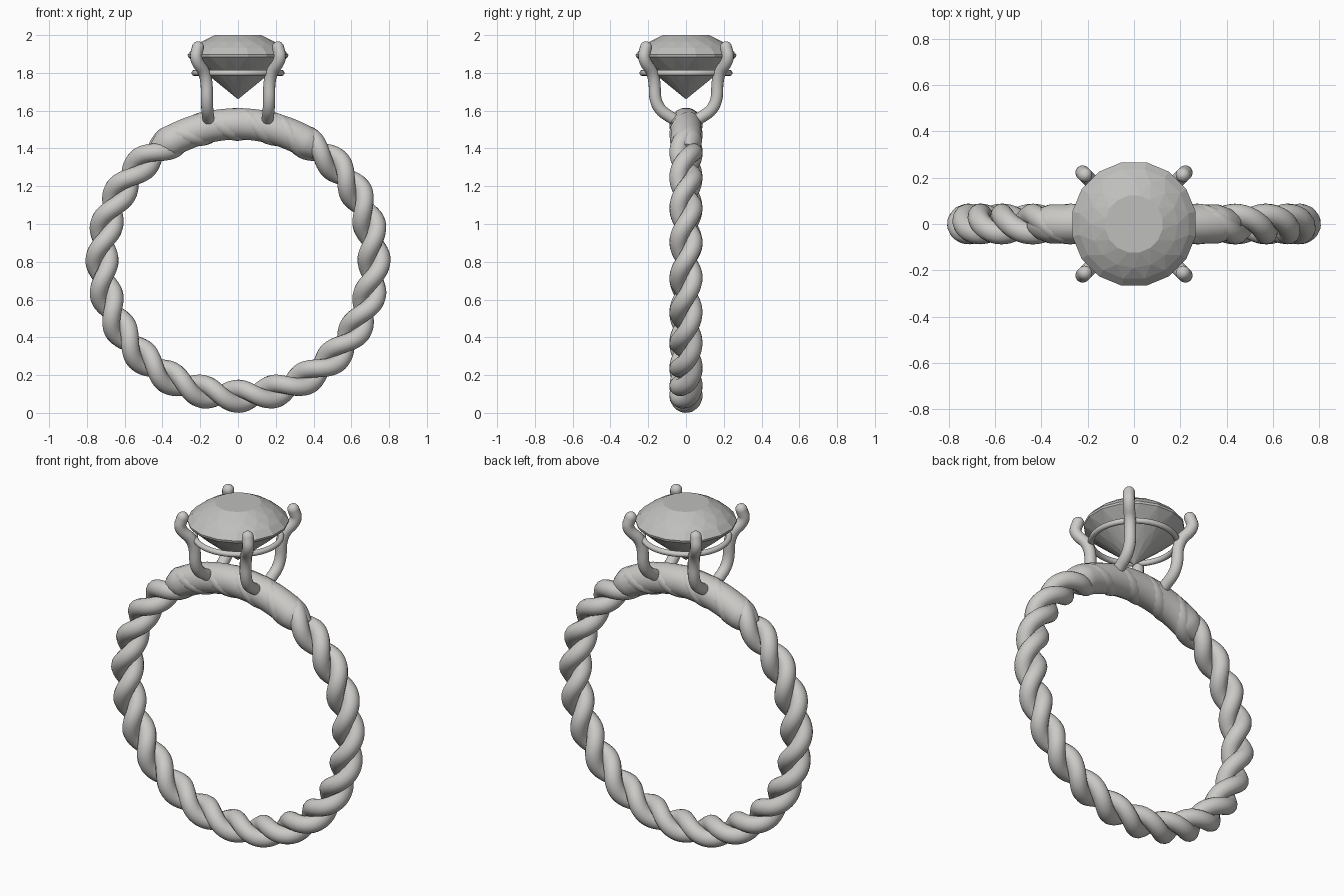
import bpy
import bmesh
from math import sin, cos, pi, radians
from mathutils import Vector

if "Cube" in bpy.data.objects:
    bpy.data.objects.remove(bpy.data.objects["Cube"])

CENTRE = Vector((0, 0, 0.808))
BAND_R = 0.72
TURNS = 12


def material(name, rgb):
    mat = bpy.data.materials.new(name)
    mat.use_nodes = True
    mat.diffuse_color = (*rgb, 1)
    mat.node_tree.nodes["Principled BSDF"].inputs["Base Color"].default_value = (*rgb, 1)
    return mat


METAL = material("pale metal", (0.6, 0.59, 0.57))
STONE = material("grey stone", (0.52, 0.52, 0.51))


def tube(name, points, radius, scales=None, cyclic=False):
    """Round tube along a path, turned into a smooth mesh."""
    curve = bpy.data.curves.new(name, "CURVE")
    curve.dimensions = "3D"
    curve.bevel_depth = radius
    curve.bevel_resolution = 5
    curve.use_fill_caps = True
    spline = curve.splines.new("POLY")
    spline.points.add(len(points) - 1)
    for i, p in enumerate(points):
        spline.points[i].co = (*p, 1)
        spline.points[i].radius = scales[i] if scales else 1
    spline.use_cyclic_u = cyclic
    obj = bpy.data.objects.new(name, curve)
    bpy.context.collection.objects.link(obj)
    bpy.ops.object.select_all(action="DESELECT")
    obj.select_set(True)
    bpy.context.view_layer.objects.active = obj
    bpy.ops.object.convert(target="MESH")
    obj = bpy.context.object
    obj.data.materials.clear()
    obj.data.materials.append(METAL)
    bpy.ops.object.shade_smooth_by_angle(angle=radians(50))
    return obj


def round_corners(points, passes=3):
    for _ in range(passes):
        out = [points[0]]
        for a, b in zip(points, points[1:]):
            out += [a.lerp(b, 0.25), a.lerp(b, 0.75)]
        points = out + [points[-1]]
    return points


def round_ends(points, radius, steps=5):
    """Add shrinking rings so that both tube ends become domes."""
    def dome(end, before):
        d = (end - before).normalized()
        angles = [pi / 2 * k / steps for k in range(1, steps + 1)]
        return [(end + d * radius * sin(t), max(cos(t), 0.02)) for t in angles]
    tail = dome(points[-1], points[-2])
    head = dome(points[0], points[1])[::-1]
    full = head + [(p, 1) for p in points] + tail
    return [p for p, s in full], [s for p, s in full]


def radial(a):
    return Vector((cos(a), 0, sin(a)))


# Twisted band: two strands wound about a circle
for k, name in enumerate(("rope_strand_a", "rope_strand_b")):
    path = []
    for i in range(480):
        a = 2 * pi * i / 480
        phase = TURNS * a + k * pi
        offset = radial(a) * cos(phase) + Vector((0, sin(phase), 0))
        path.append(CENTRE + radial(a) * BAND_R + offset * 0.04)
    tube(name, path, 0.048, cyclic=True)

# Smooth sleeve over the top of the band, narrowing at its ends
arc, widths = [], []
for i in range(65):
    t = i / 32 - 1
    arc.append(CENTRE + radial(pi / 2 + t * radians(37)) * (BAND_R + 0.002))
    widths.append(1 - 0.42 * max(0, (abs(t) - 0.8) / 0.2) ** 1.5)
tube("sleeve", arc, 0.085, widths)

# Four prongs that bend out of the sleeve and hold the stone
PRONG = [(0.155, 0.05, 1.545), (0.165, 0.165, 1.62), (0.165, 0.165, 1.79),
         (0.228, 0.228, 1.87), (0.212, 0.212, 1.935)]
for sx, side in ((1, "left"), (-1, "right")):
    for sy, face in ((-1, "front"), (1, "back")):
        pts = [Vector((x * sx, y * sy, z)) for x, y, z in PRONG]
        pts, sizes = round_ends(round_corners(pts), 0.032)
        tube(f"prong_{face}_{side}", pts, 0.032, sizes)

# Thin rail under the stone
rail = [Vector((0.23 * cos(2 * pi * i / 96), 0.23 * sin(2 * pi * i / 96), 1.8))
        for i in range(96)]
tube("setting_rail", rail, 0.016, cyclic=True)

# Faceted stone: hull of staggered rings (radius, height, half step)
RINGS = [(0.125, 2.0, 0.5), (0.19, 1.967, 0), (0.24, 1.931, 0.5),
         (0.272, 1.897, 0.5), (0.27, 1.885, 0.5),
         (0.19, 1.815, 0), (0.1, 1.74, 0.5)]
bm = bmesh.new()
for r, z, shift in RINGS:
    for i in range(16):
        a = 2 * pi * (i + shift) / 16
        bm.verts.new((r * cos(a), r * sin(a), z))
bm.verts.new((0, 0, 1.66))
bmesh.ops.convex_hull(bm, input=bm.verts[:])
bmesh.ops.dissolve_limit(bm, angle_limit=radians(1), verts=bm.verts[:], edges=bm.edges[:])
bmesh.ops.recalc_face_normals(bm, faces=bm.faces[:])
mesh = bpy.data.meshes.new("stone")
bm.to_mesh(mesh)
bm.free()
mesh.materials.append(STONE)
bpy.context.collection.objects.link(bpy.data.objects.new("stone", mesh))
